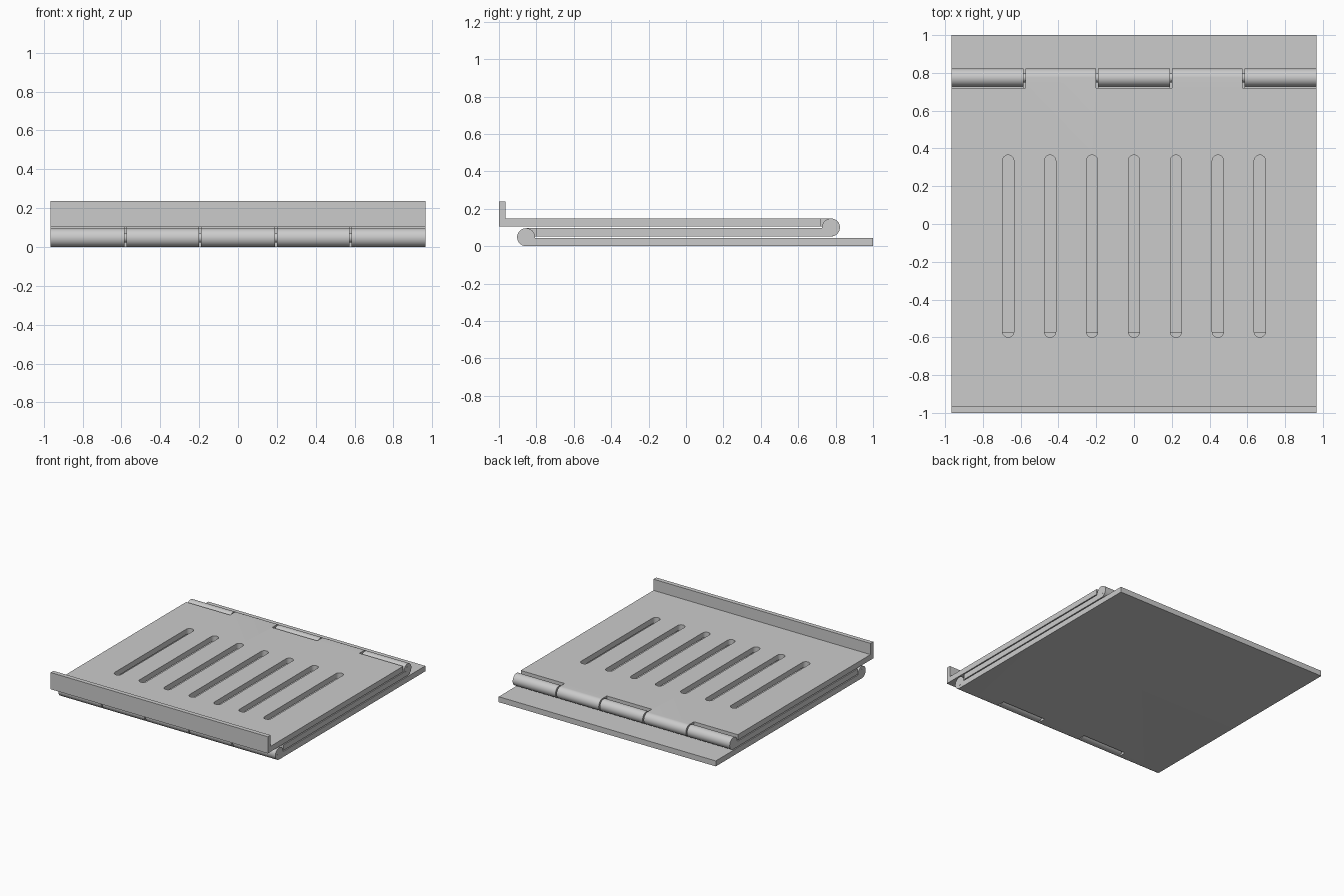
import bpy, bmesh
from math import sin, cos, asin, radians, pi

if "Cube" in bpy.data.objects:
    bpy.data.objects.remove(bpy.data.objects["Cube"])

W = 0.965                     # half width
R, T = 0.048, 0.044           # knuckle radius, plate thickness
H1 = (-0.855, 0.048)          # front hinge axis (y, z)
H2 = (0.775, 0.100)           # rear hinge axis
B = asin((R - T) / R)         # angle where a plate face meets its knuckle
OUTER = [(-0.19 - 0.395, -0.19), (0.19, 0.585)]            # gaps for the two-knuckle side
INNER = [(-1.1, -0.575), (-0.2, 0.2), (0.575, 1.1)]        # gaps for the three-knuckle side


def arc(c, r, a0, a1, n):
    return [(c[0] + r * cos(a0 + (a1 - a0) * i / n),
             c[1] + r * sin(a0 + (a1 - a0) * i / n)) for i in range(n + 1)]


def prism(bm, points, offset):
    """Add a closed outline pushed along offset."""
    face = bm.faces.new([bm.verts.new(p) for p in points])
    new = bmesh.ops.extrude_face_region(bm, geom=[face])["geom"]
    bmesh.ops.translate(bm, vec=offset,
                        verts=[v for v in new if isinstance(v, bmesh.types.BMVert)])


def finish(bm, name):
    bmesh.ops.recalc_face_normals(bm, faces=bm.faces)
    mesh = bpy.data.meshes.new(name)
    bm.to_mesh(mesh)
    bm.free()
    ob = bpy.data.objects.new(name, mesh)
    bpy.context.collection.objects.link(ob)
    return ob


def leaf(name, profile, outlines):
    """Extrude a side profile across the width and cut xy outlines through it."""
    bm = bmesh.new()
    prism(bm, [(-W, y, z) for y, z in profile], (2 * W, 0, 0))
    ob = finish(bm, name)
    bm = bmesh.new()
    for o in outlines:
        prism(bm, [(x, y, -0.1) for x, y in o], (0, 0, 0.5))
    cutter = finish(bm, name + "_cutter")
    cutter.hide_render = True
    mod = ob.modifiers.new("cuts", "BOOLEAN")
    mod.operation, mod.solver, mod.object = "DIFFERENCE", "EXACT", cutter
    bpy.ops.object.select_all(action="DESELECT")
    bpy.context.view_layer.objects.active = ob
    ob.select_set(True)
    bpy.ops.object.modifier_apply(modifier="cuts")
    bpy.data.objects.remove(cutter)
    bpy.ops.object.shade_smooth_by_angle(angle=radians(30))
    return ob


def rects(spans, y0, y1):
    return [[(a, y0), (b, y0), (b, y1), (a, y1)] for a, b in spans]


def slot(x, y0, y1, r):
    return (arc((x, y1 - r), r, 0, pi, 12) + arc((x, y0 + r), r, pi, 2 * pi, 12))


FRONT, REAR = (-0.95, -0.80), (0.72, 0.9)

# Base plate with three front knuckles
leaf("base_plate", [(1, 0), (1, T)] + arc(H1, R, -B, 1.5 * pi, 36),
     rects(OUTER, *FRONT))

# Middle support frame, hinged at both ends, open in the centre
leaf("support_frame",
     arc(H1, R, pi / 2, 2 * pi + B, 36) + arc(H2, R, 1.5 * pi, 3 * pi + B, 36),
     rects(INNER, *FRONT) + rects(OUTER, *REAR) + rects([(-0.72, 0.72)], -0.575, 0.495))

# Top plate with front lip, ventilation slots and two rear knuckles
leaf("top_plate",
     arc(H2, R, pi - B, 2.5 * pi, 36)
     + [(-0.965, H2[1] + R), (-0.965, 0.238), (-1, 0.238), (-1, H2[1] + R - T)],
     rects(INNER, *REAR) + [slot(i * 0.222, -0.6, 0.365, 0.03) for i in range(-3, 4)])

# Hinge pins
for name, axis in (("front_hinge_pin", H1), ("rear_hinge_pin", H2)):
    bpy.ops.mesh.primitive_cylinder_add(vertices=32, radius=0.025, depth=2 * W + 0.001,
                                        location=(0, *axis), rotation=(0, pi / 2, 0))
    bpy.context.object.name = name
    bpy.ops.object.shade_smooth_by_angle(angle=radians(30))
